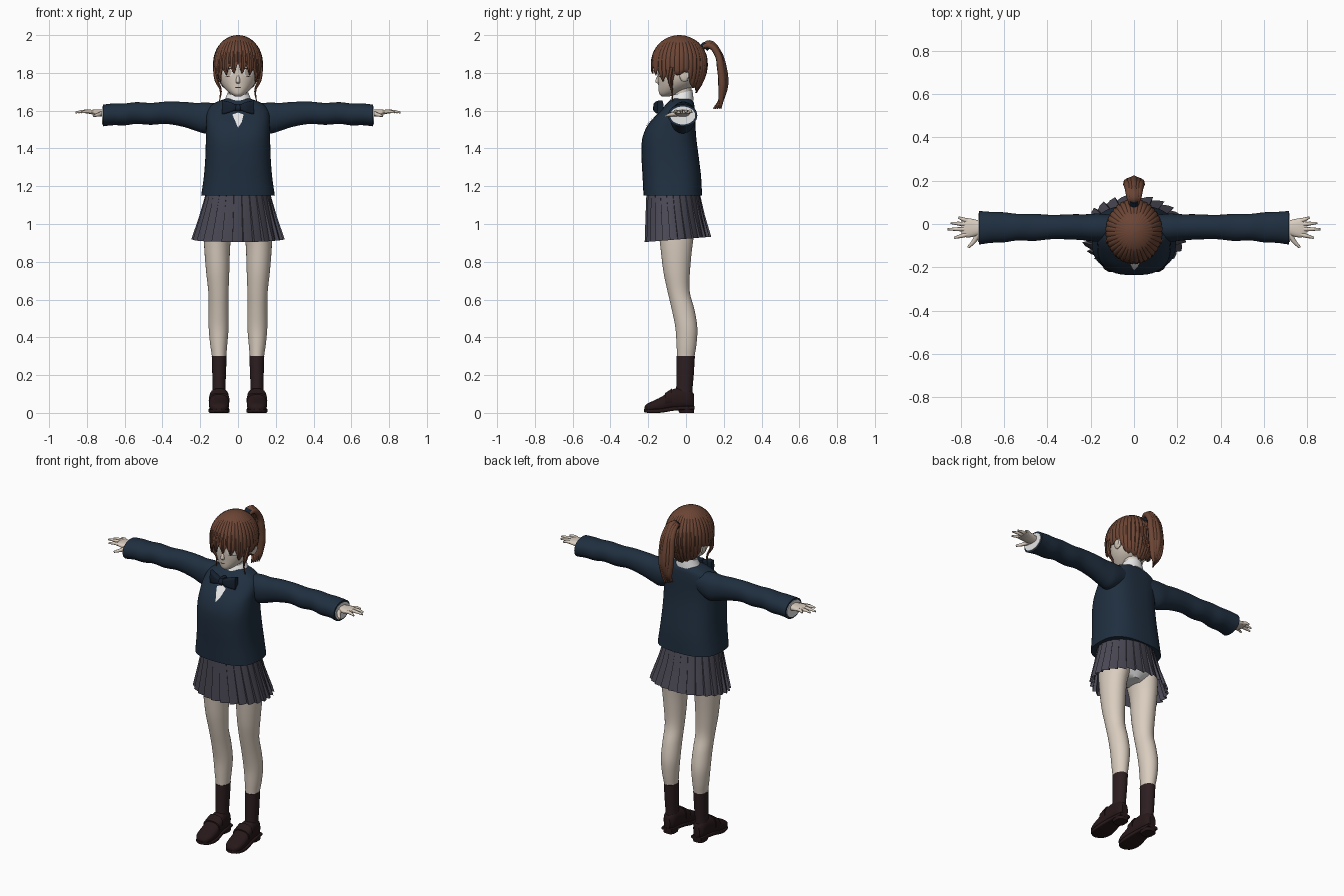
import bpy, bmesh, math

if "Cube" in bpy.data.objects:
    bpy.data.objects.remove(bpy.data.objects["Cube"])


def material(name, *rgb):
    m = bpy.data.materials.new(name)
    m.use_nodes = True
    m.diffuse_color = (*rgb, 1)
    m.node_tree.nodes["Principled BSDF"].inputs["Base Color"].default_value = (*rgb, 1)
    return m


SKIN = material("skin", .70, .61, .52)
HAIR = material("brown hair", .15, .06, .035)
NAVY = material("navy knit", .014, .028, .05)
RIBBON = material("dark ribbon", .008, .016, .03)
SKIRT = material("grey skirt", .07, .066, .09)
SOCK = material("dark sock", .026, .013, .015)
SHOE = material("dark shoe", .02, .009, .01)
WHITE = material("white cotton", .8, .8, .8)
LASH = material("dark lash", .04, .02, .015)
IRIS = material("pale iris", .5, .42, .35)


def finish(obj, angle=40):
    bpy.ops.object.select_all(action='DESELECT')
    obj.select_set(True)
    bpy.context.view_layer.objects.active = obj
    bpy.ops.object.shade_smooth_by_angle(angle=math.radians(angle))
    return obj


def build(name, verts, faces, mat, angle=40):
    mesh = bpy.data.meshes.new(name)
    mesh.from_pydata(verts, [], faces)
    bm = bmesh.new()
    bm.from_mesh(mesh)
    bmesh.ops.recalc_face_normals(bm, faces=bm.faces)
    bm.to_mesh(mesh)
    bm.free()
    mesh.materials.append(mat)
    obj = bpy.data.objects.new(name, mesh)
    bpy.context.collection.objects.link(obj)
    return finish(obj, angle)


def section(rows, t):
    """Smoothly interpolated extents (u0, u1, v0, v1) at position t."""
    i = 0
    while i < len(rows) - 2 and t > rows[i + 1][0]:
        i += 1
    last = len(rows) - 1

    def slope(k, c):
        a, b = rows[max(k - 1, 0)], rows[min(k + 1, last)]
        return (b[c] - a[c]) / (b[0] - a[0])
    a, b = rows[i], rows[i + 1]
    h = b[0] - a[0]
    s = (t - a[0]) / h
    w = s * s * (3 - 2 * s)
    return [a[c] * (1 - w) + b[c] * w + h * s * (1 - s) * ((1 - s) * slope(i, c) - s * slope(i + 1, c))
            for c in range(1, 5)]


def bridge(rings, n):
    return [(r * n + k, r * n + (k + 1) % n, (r + 1) * n + (k + 1) % n, (r + 1) * n + k)
            for r in range(rings - 1) for k in range(n)]


def loft(name, rows, mat, axis='z', power=2, n=32, steps=4, side=1, shear=0, angle=40):
    """Skin over superellipse sections given by their extents along an axis."""
    ts = [a[0] + (b[0] - a[0]) * k / steps for a, b in zip(rows, rows[1:]) for k in range(steps)]
    ts.append(rows[-1][0])
    verts = []
    for t in ts:
        u0, u1, v0, v1 = section(rows, t)
        for k in range(n):
            c, s = math.cos(math.tau * k / n), math.sin(math.tau * k / n)
            c, s = (math.copysign(abs(q) ** (2 / power), q) for q in (c, s))
            u, v = (u0 + u1 + (u1 - u0) * c) / 2, (v0 + v1 + (v1 - v0) * s) / 2
            x, y, z = {'x': (t, u, v), 'y': (u, t, v), 'z': (u, v, t)}[axis]
            verts.append((x * side, y, z + shear * y))
    faces = bridge(len(ts), n)
    faces += [tuple(range(n)), tuple(range(len(verts) - n, len(verts)))]
    return build(name, verts, faces, mat, angle)


def strand(name, points, radii, mat, res=2):
    """Tapered round strand through the points."""
    cu = bpy.data.curves.new(name, 'CURVE')
    cu.dimensions = '3D'
    cu.bevel_depth, cu.bevel_resolution, cu.resolution_u = 1, res, 6
    cu.use_fill_caps = True
    sp = cu.splines.new('BEZIER')
    sp.bezier_points.add(len(points) - 1)
    for p, co, r in zip(sp.bezier_points, points, radii):
        p.co, p.radius = co, r
        p.handle_left_type = p.handle_right_type = 'AUTO'
    cu.materials.append(mat)
    obj = bpy.data.objects.new(name, cu)
    bpy.context.collection.objects.link(obj)
    finish_target = obj
    bpy.ops.object.select_all(action='DESELECT')
    obj.select_set(True)
    bpy.context.view_layer.objects.active = obj
    bpy.ops.object.convert(target='MESH')
    return finish(finish_target, 50)


def decal(name, outline, rows, mat, power=2, lift=.003):
    """Thin plate that follows the front of a lofted part."""
    n = len(outline)
    cx, cz = sum(p[0] for p in outline) / n, sum(p[1] for p in outline) / n
    verts = []
    for f in (1, .66, .33, .02):
        for px, pz in outline:
            x, z = cx + (px - cx) * f, cz + (pz - cz) * f
            u0, u1, v0, v1 = section(rows, z)
            q = min(abs(2 * x / (u1 - u0)), 1)
            y = (v0 + v1) / 2 - (v1 - v0) / 2 * (1 - q ** power) ** (1 / power)
            verts.append((x, y - lift, z))
    obj = build(name, verts, bridge(4, n) + [tuple(range(3 * n, 4 * n))], mat)
    if obj.data.polygons[0].normal.y > 0:
        obj.data.flip_normals()
    return obj


def oval(cx, cz, rx, rz, n=20):
    return [(cx + rx * math.cos(math.tau * k / n), cz + rz * math.sin(math.tau * k / n)) for k in range(n)]


def sym(*rows):
    return [(z, -x, x, y0, y1) for z, x, y0, y1 in rows]


# Sweater body, shirt front and neck
torso = sym((1.15, .195, -.225, .085), (1.25, .181, -.23, .08), (1.35, .173, -.235, .068),
            (1.45, .17, -.232, .055), (1.52, .168, -.205, .05), (1.58, .167, -.155, .048),
            (1.62, .15, -.118, .045), (1.645, .115, -.095, .04), (1.665, .06, -.07, .025))
loft("sweater", torso, NAVY, power=2.7, n=48)
decal("shirt_front", [(-.03, 1.58), (0, 1.59), (.03, 1.58), (.02, 1.54), (0, 1.51), (-.015, 1.545)],
      torso, WHITE, 2.7, .006)
loft("neck", sym((1.6, .06, -.07, .035), (1.66, .048, -.062, .03), (1.73, .05, -.07, .03)), SKIN)
loft("shirt_collar", sym((1.645, .082, -.105, .04), (1.67, .068, -.088, .038), (1.7, .055, -.072, .034)),
     WHITE, shear=.25)
loft("bow_knot", sym((1.597, .012, -.17, -.13), (1.615, .018, -.176, -.12), (1.636, .012, -.165, -.12)),
     RIBBON, power=3)

# Skirt with knife pleats
PLEATS = 26
verts = []
for z, rx, y0, y1, depth in ((1.18, .165, -.21, .07, .01), (1.05, .203, -.215, .1, .05), (.92, .247, -.22, .135, .09)):
    for i in range(PLEATS):
        for offset, r in ((0, 1), (.5, 1 - depth * .4), (.95, 1 - depth)):
            a = math.tau * (i + offset) / PLEATS
            y = (y0 + y1) / 2 + (y1 - y0) / 2 * r * math.sin(a)
            verts.append((rx * r * math.cos(a), y, z + (.08 * (y + .02) if z < 1 else 0)))
build("pleated_skirt", verts, bridge(3, PLEATS * 3), SKIRT, 20)
loft("hips", sym((.95, .05, -.1, .03), (1.0, .14, -.15, .065), (1.16, .155, -.17, .065)), WHITE)

# Head, nose and mouth
face = sym((1.675, .015, -.128, -.09), (1.687, .036, -.14, -.05), (1.707, .06, -.145, 0),
           (1.737, .085, -.147, .05), (1.77, .101, -.149, .08), (1.81, .108, -.15, .09),
           (1.86, .11, -.15, .095), (1.93, .09, -.12, .08), (1.97, .04, -.07, .04))
loft("head", face, SKIN, n=40)
loft("nose", sym((1.744, .009, -.151, -.13), (1.754, .012, -.163, -.13), (1.79, .006, -.149, -.13)), SKIN, n=16)
decal("mouth", oval(0, 1.722, .017, .003), face, LASH)

# Paired parts: eyes, ears, arms, legs and feet
leg = [(.2, .067, .133, -.048, .038), (.29, .063, .137, -.047, .044), (.36, .057, .147, -.05, .055),
       (.45, .05, .155, -.056, .06), (.55, .05, .155, -.076, .044), (.64, .05, .157, -.097, .02),
       (.75, .046, .169, -.12, .021), (.9, .04, .18, -.138, .036), (.98, .025, .178, -.15, .05),
       (1.08, .015, .165, -.15, .06)]
sock = [(.05, .062, .138, -.06, .034), (.13, .066, .134, -.052, .035), (.2, .064, .136, -.051, .041),
        (.3, .06, .139, -.05, .047)]
sleeve = [(.09, -.07, .04, 1.52, 1.635), (.165, -.082, .048, 1.48, 1.643), (.22, -.076, .045, 1.492, 1.641),
          (.28, -.072, .045, 1.512, 1.646), (.38, -.07, .042, 1.53, 1.648), (.46, -.078, .047, 1.525, 1.641),
          (.54, -.076, .047, 1.53, 1.645), (.6, -.085, .054, 1.522, 1.638), (.66, -.087, .056, 1.523, 1.638),
          (.715, -.095, .06, 1.517, 1.632)]
cuff = [(.68, -.08, .045, 1.53, 1.62), (.719, -.084, .049, 1.527, 1.622)]
palm = [(.69, -.045, .01, 1.563, 1.607), (.73, -.056, .02, 1.57, 1.606), (.77, -.062, .027, 1.58, 1.605),
        (.797, -.052, .022, 1.585, 1.6)]
shoe = [(-.22, .082, .118, .015, .032), (-.208, .063, .137, .008, .047), (-.18, .051, .15, .006, .061),
        (-.13, .047, .153, .006, .085), (-.08, .052, .148, .014, .12), (-.03, .058, .142, .02, .134),
        (.02, .064, .136, .022, .125), (.042, .08, .12, .028, .1)]
sole = [(-.222, .085, .115, .004, .02), (-.2, .058, .143, 0, .02), (-.14, .044, .156, 0, .022),
        (-.06, .055, .146, .012, .034), (.044, .066, .134, .018, .036)]
heel = [(0, .066, .134, -.035, .042), (.03, .062, .138, -.05, .045)]
strap = [(-.112, .045, .155, .03, .104), (-.075, .049, .151, .03, .129)]
bow = [(.005, -.168, -.14, 1.604, 1.628), (.04, -.172, -.135, 1.592, 1.645), (.085, -.152, -.12, 1.578, 1.655)]
ear = [(.098, -.03, .008, 1.765, 1.805), (.112, -.034, .018, 1.752, 1.818), (.122, -.022, .014, 1.765, 1.814)]
fingers = {"index": (-.048, .83, -.064), "middle": (-.024, .86, -.024), "ring": (-.002, .845, .005),
           "little": (.015, .81, .03)}

for label, s in (("left_", 1), ("right_", -1)):
    loft(label + "leg", leg, SKIN, side=s)
    loft(label + "sock", sock, SOCK, side=s)
    loft(label + "shoe", shoe, SHOE, 'y', 2.5, side=s)
    loft(label + "shoe_sole", sole, SHOE, 'y', 6, side=s)
    loft(label + "shoe_heel", heel, SHOE, power=3, steps=1, side=s)
    loft(label + "shoe_strap", strap, SHOE, 'y', 2.6, steps=2, side=s)
    loft(label + "sleeve", sleeve, NAVY, 'x', 2.1, side=s)
    loft(label + "shirt_cuff", cuff, WHITE, 'x', steps=1, side=s)
    loft(label + "hand", palm, SKIN, 'x', 2.4, 20, side=s)
    loft(label + "bow_loop", bow, RIBBON, 'x', 4, 24, side=s)
    loft(label + "ear", ear, SKIN, 'x', n=20, side=s)
    for name, (y, tx, ty) in fingers.items():
        strand(label + name + "_finger", [(s * .77, y, 1.593), (s * (.77 + tx) / 2, (y + ty) / 2, 1.596),
               (s * tx, ty, 1.591)], (.011, .009, .005), SKIN)
    strand(label + "thumb", [(s * .715, -.03, 1.587), (s * .735, -.075, 1.58), (s * .765, -.108, 1.572)],
           (.016, .011, .006), SKIN)
    # Eyes, lashes and brows lie on the face
    decal(label + "eye", oval(s * .052, 1.802, .027, .021), face, WHITE, lift=.002)
    decal(label + "iris", oval(s * .05, 1.802, .014, .018), face, IRIS, lift=.003)
    decal(label + "lash", oval(s * .054, 1.823, .032, .004), face, LASH, lift=.005)
    decal(label + "lower_lash", oval(s * .054, 1.781, .02, .0015), face, LASH, lift=.004)
    decal(label + "brow", oval(s * .052, 1.846, .028, .003), face, HAIR, lift=.004)
    # Thin locks hanging beside the jaw
    strand(label + "side_lock", [(s * .122, -.075, 1.83), (s * .113, -.085, 1.76), (s * .092, -.075, 1.71),
           (s * .098, -.07, 1.65)], (.012, .011, .006, .002), HAIR, 1)

# Hair cap: strand columns from the crown down to a jagged hairline
hairline = [(0, 1.825), (.6, 1.81), (.85, 1.78), (1.25, 1.74), (1.5, 1.79), (1.9, 1.805), (2.1, 1.73), (3.2, 1.69)]
COLS, LEVELS = 144, 14
verts = []
for r in range(LEVELS):
    for i in range(COLS):
        a = math.tau * i / COLS
        turn = min(a, math.tau - a)
        (a0, z0), (a1, z1) = next(p for p in zip(hairline, hairline[1:]) if p[1][0] >= turn)
        low = z0 + (z1 - z0) * (turn - a0) / (a1 - a0)
        low += (abs(i % 8 - 4) / 4 - .5) * (.05 if turn < 1.5 else .01)
        z = 2 - (2 - low) * (1 - math.cos((r + .3) / (LEVELS - .7) * math.pi / 2))
        d = (z - 1.85) / .15
        k = math.sqrt(1 - d * d) if d > 0 else 1 - .36 * d * d * min(turn / 2, 1)
        k *= .972 if i % 4 == 0 else 1
        verts.append((.132 * k * math.sin(a), -.035 - .151 * k * math.cos(a), z))
cap = build("hair_cap", verts, bridge(LEVELS, COLS) + [tuple(range(COLS))], HAIR, 35)
solid = cap.modifiers.new("thickness", 'SOLIDIFY')
solid.thickness = .006

# Ponytail of several tapered strands, and its tie
for k in range(-2, 3):
    o = abs(k) * .006
    strand("ponytail_strand", [(k * .005, .09, 1.935), (k * .009, .122, 1.957 - o), (k * .013, .168, 1.91 - o),
           (k * .015, .195 - o, 1.83), (k * .014, .203 - o, 1.74), (k * .01, .186, 1.66),
           (k * .006, .165 + k * .01, 1.61)], (.012, .016, .018, .02, .021, .015, .003), HAIR)
strand("hair_tie", [(0, .095, 1.932), (0, .112, 1.95)], (.025, .023), RIBBON)
